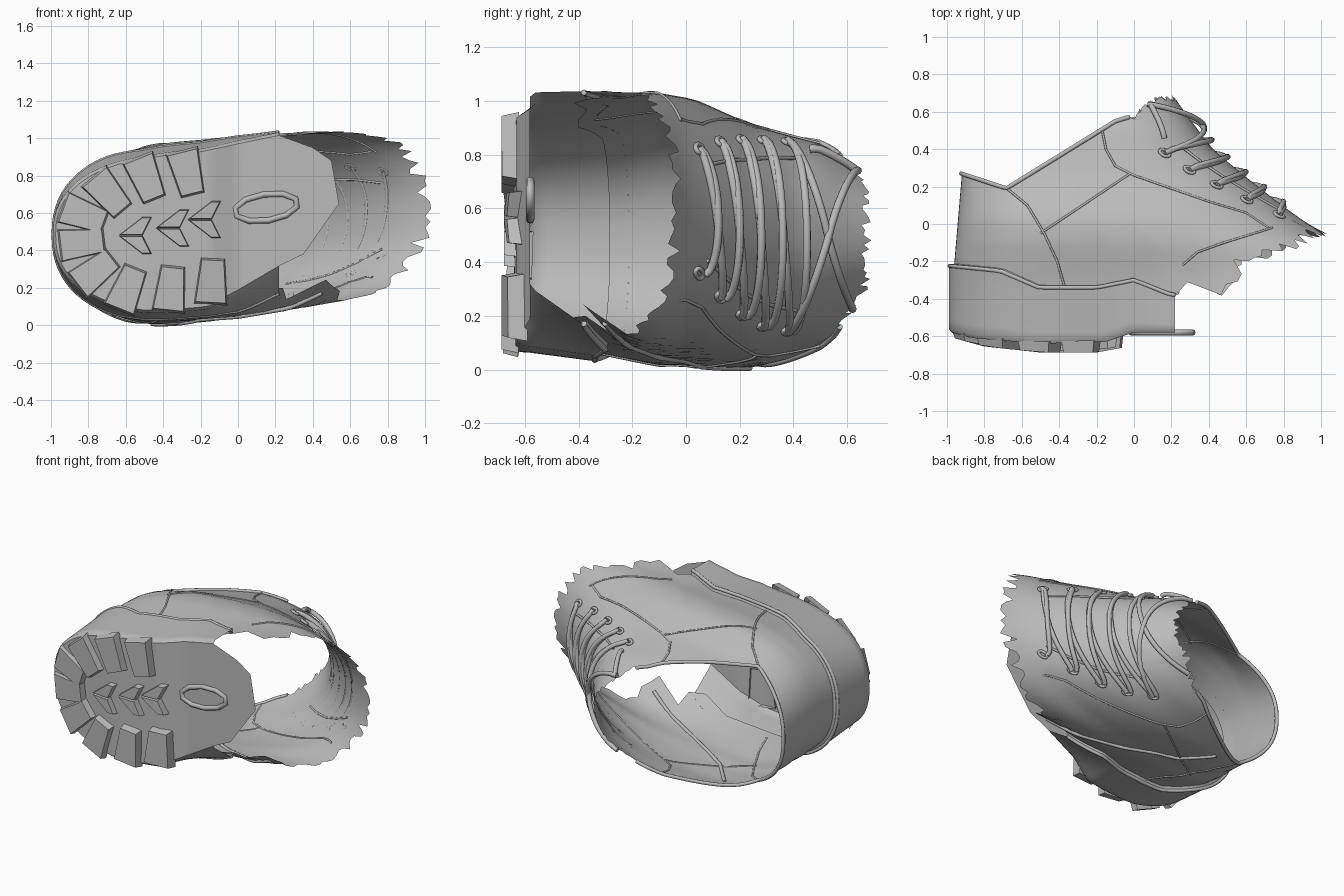
import bpy, bmesh, math, random
from mathutils import Vector

if "Cube" in bpy.data.objects:
    bpy.data.objects.remove(bpy.data.objects["Cube"], do_unlink=True)
random.seed(4)
grey = bpy.data.materials.new("plain grey")
grey.use_nodes = True
grey.diffuse_color = (0.5, 0.5, 0.5, 1)
grey.node_tree.nodes["Principled BSDF"].inputs["Base Color"].default_value = (0.5, 0.5, 0.5, 1)

MID = -0.3  # x of the widest heel section
WIDTH = [(-.6, .4), (-.3, .44), (-.1, .48), (.05, .48), (.2, .45), (.5, .38), (.7, .27)]
RIDGE = [(-.6, 2), (-.35, 1.65), (-.15, 1.22), (0, .93), (.1, .79), (.25, .6), (.4, .42), (.6, .27), (.7, .2)]
BACK = [(-.2, -.96), (.27, -.92)]
COLLAR = [(-.92, .27), (-.68, .19), (-.1, .55), (0, .58), (.12, .67), (.3, .68)]
WELT = [(-1, -.22), (-.7, -.25), (-.5, -.34), (-.2, -.34), (0, -.3), (.2, -.38)]
BREAK = [(.2, -.4), (.3, -.3), (.48, -.38), (.56, -.2), (.8, -.13), (1, -.03), (1.3, 0)]
UNDER = [(-1, -.57), (-.85, -.61), (-.5, -.64), (-.15, -.63), (0, -.58), (.6, -.58)]
TREAD = [(-1, -.6), (-.8, -.655), (-.5, -.687), (-.2, -.687), (0, -.65)]


def interp(table, v):
    if v <= table[0][0]:
        return table[0][1]
    for (a, p), (b, q) in zip(table, table[1:]):
        if v <= b:
            return p + (q - p) * (v - a) / (b - a)
    return table[-1][1]


def clamp(v):
    return min(max(v, 0), 1)


def centre(x, y):
    return (.485 + .09 * max(0, x + .5) - .2 * min(max(y, 0), .25)
            + .25 * max(0, -y - .25) * max(0, x + .2))


def skin(k, side, y, out=0):
    """Shoe surface: k is a heel fraction below 0, a forward distance above 0."""
    if k < 0:
        c, e, x = -k, 2.3, MID + k * (MID - interp(BACK, y) + out)
    else:
        reach = interp(RIDGE, y) - MID + out
        c, e, x = min(1, k / reach), 2.2 + 2 * max(0, -y), MID + min(k, reach)
    w = (interp(WIDTH, y) + out) * (1 + .08 * clamp(x + .2))
    if side < 0:  # pinched waist on the inner side
        w -= .2 * clamp((x + .15) / .45) * clamp((-y - .22) / .35)
    return Vector((x, y, centre(x, y) + side * w * max(0, 1 - c ** e) ** (1 / e)))


def around(a, y, out=0):
    """Shoe surface by angle: 0 is the lace ridge, pi is the heel."""
    c, side = math.cos(a), 1 if math.sin(a) >= 0 else -1
    if c < 0:
        return skin(-abs(c) ** (2 / 2.3), side, y, out)
    e = 2.2 + 2 * max(0, -y)
    return skin(c ** (2 / e) * (interp(RIDGE, y) - MID + out), side, y, out)


def side_point(x, y, side, out=0):
    back = MID - interp(BACK, y) + out
    return skin(x - MID if x >= MID else max(-1, (x - MID) / back), side, y, out)


def settle(a, rule, y):
    for _ in range(50):
        y += .25 * (rule(around(a, y).x) - y)
    return y


def finish(name, bm, angle=40):
    bmesh.ops.recalc_face_normals(bm, faces=bm.faces)
    mesh = bpy.data.meshes.new(name)
    bm.to_mesh(mesh)
    bm.free()
    ob = bpy.data.objects.new(name, mesh)
    bpy.context.collection.objects.link(ob)
    mesh.materials.append(grey)
    bpy.ops.object.select_all(action='DESELECT')
    ob.select_set(True)
    bpy.context.view_layer.objects.active = ob
    bpy.ops.object.shade_smooth_by_angle(angle=math.radians(angle))


def sheet(name, columns, closed=False, extra=None):
    bm = bmesh.new()
    grid = [[bm.verts.new(p) for p in col] for col in columns]
    pairs = list(zip(grid, grid[1:])) + ([(grid[-1], grid[0])] if closed else [])
    for a, b in pairs:
        for j in range(len(a) - 1):
            bm.faces.new((a[j], b[j], b[j + 1], a[j + 1]))
    if extra:
        bm.faces.new([grid[-1][0]] + [bm.verts.new(p) for p in extra] + [grid[-1][-1]])
    bmesh.ops.remove_doubles(bm, verts=bm.verts, dist=.0005)
    finish(name, bm)


def tube(name, points, radius, cyclic=False):
    """Round cord swept along points."""
    cu = bpy.data.curves.new(name, 'CURVE')
    cu.dimensions, cu.bevel_depth, cu.bevel_resolution = '3D', radius, 2
    cu.use_fill_caps = True
    sp = cu.splines.new('POLY')
    sp.points.add(len(points) - 1)
    for q, p in zip(sp.points, points):
        q.co = (*p, 1)
    sp.use_cyclic_u = cyclic
    sp.use_smooth = True
    cu.materials.append(grey)
    bpy.context.collection.objects.link(bpy.data.objects.new(name, cu))


# torn upper shell with collar opening and broken toe edge
N, ROWS = 128, 20
columns, rim = [], []
for i in range(N):
    a = 2 * math.pi * i / N
    top = settle(a, lambda x: interp(COLLAR, x), .3)
    low = settle(a, lambda x: interp(WELT, x) - .06 if x < .2 else interp(BREAK, x), -.1)
    if math.cos(a) > .45:
        top += random.uniform(-.025, .015)
    else:
        rim.append(around(a, top, .003))
    if around(a, low).x > .2:
        low += random.uniform(-.025, .025)
    columns.append([around(a, low + (top - low) * j / ROWS) for j in range(ROWS + 1)])
sheet("upper", columns, closed=True)
tube("collar_rim", rim, .012)

# thick midsole wall wrapping the heel
heel = [-math.sin(math.pi / 2 * i / 20) for i in range(21)]
ks = [.52 - .52 * i / 14 for i in range(14)] + heel
stations = [(k, -1) for k in ks] + [(k, 1) for k in reversed(ks[:-1])]
walls, welt = [], []
for k, side in stations:
    x = skin(k, side, -.4).x
    low, top = interp(UNDER, x), interp(WELT, x)
    col = [skin(k, side, low, .015)]
    col += [skin(k, side, low + .02 + (top - low - .02) * j / 7, .03) for j in range(8)]
    walls.append(col + [skin(k, side, top + .012, 0)])
    welt.append(skin(k, side, top, .026))
sheet("midsole", walls)
tube("midsole_welt", welt, .011)

# sole bottom with a torn front end
strips = []
for k in reversed(ks):
    y = interp(UNDER, skin(k, 1, -.6).x)
    strips.append([skin(k, -1, y, .015), skin(k, 1, y, .015)])
tear = [(.35, .38), (.54, .65), (.5, .88), (.4, .95)]
sheet("sole", strips, extra=[(x, -.58, z) for x, z in tear])


def lug(name, outline, sunk, shrink):
    """Tapered block following the curved tread surface."""
    m = sum((Vector(p) for p in outline), Vector((0, 0))) / len(outline)
    bm = bmesh.new()
    base = [bm.verts.new((x, interp(UNDER, x) + .01, z)) for x, z in outline]
    ends = [m + (Vector(p) - m) * shrink for p in outline]
    tip = [bm.verts.new((p.x, interp(TREAD, p.x) + sunk, p.y)) for p in ends]
    n = len(base)
    for i in range(n):
        bm.faces.new((base[i], base[(i + 1) % n], tip[(i + 1) % n], tip[i]))
    bm.faces.new(tip)
    finish(name, bm, 20)


# tread lugs fanned around the heel: centre x, centre z, direction in degrees
LUGS = [(-.69, .7, 130), (-.49, .78, 112), (-.27, .81, 104), (-.82, .59, 160), (-.83, .44, 187),
        (-.76, .29, 218), (-.59, .2, 248), (-.36, .2, 264), (-.14, .24, 267)]
for x, z, deg in LUGS:
    d = Vector((math.cos(math.radians(deg)), math.sin(math.radians(deg))))
    s, m = Vector((-d.y, d.x)), Vector((x, z))
    shape = [m + d * .13 + s * .09, m + d * .13 - s * .09, m - d * .12 - s * .065, m - d * .12 + s * .065]
    lug("tread_lug", shape, 0, .9)
# arrow lugs along the middle
for x, z in ((-.54, .48), (-.34, .52), (-.17, .565)):
    for up in (-1, 1):
        shape = [(x - .1, z), (x + .03, z + up * .1), (x + .08, z + up * .1), (x + .03, z)]
        lug("arrow_lug", shape, .01, .88)

# raised oval ring under the arch
ring = []
for i in range(10):
    a = 2 * math.pi * (i + .5) / 10
    u, v = .17 * math.cos(a), .07 * math.sin(a)
    ring.append((.15 + u - .15 * v, -.58, .63 + v + .15 * u))
tube("arch_ring", ring, .016, True)

# stitched panel seams on both sides
SEAMS = [[(-.68, .19), (-.57, .1), (-.48, -.05), (-.41, -.2), (-.37, -.34)],
         [(-.5, -.05), (-.26, .11), (-.02, .27)],
         [(-.17, .5), (-.15, .4), (-.1, .31), (0, .26), (.2, .19), (.4, .12), (.6, .06), (.72, -.02)],
         [(.26, -.22), (.34, -.15), (.48, -.1), (.74, -.02)]]


def seam(name, path, side, radius):
    tube(name, [side_point(p + (q - p) * t / 6, r + (s - r) * t / 6, side, .001)
                for (p, r), (q, s) in zip(path, path[1:]) for t in range(7)], radius)


for side in (-1, 1):
    for path in SEAMS[:3] if side < 0 else SEAMS:
        seam("panel_seam", path, side, .006)
seam("inner_side_welt", [(.45, -.3), (.2, -.19), (0, -.1), (-.3, .06), (-.46, .24)], -1, .012)

# eyelets, laces and lace panel edges
holes = [(.05, 24), (.13, 33), (.21, 41), (.29, 48), (.38, 54)]
for side in (-1, 1):
    for y, deg in holes:
        a = side * math.radians(deg)
        p = around(a, y, .008)
        u = (around(a + .05, y) - around(a - .05, y)).normalized()
        v = (around(a, y + .02) - around(a, y - .02)).normalized()
        tube("eyelet", [p + .024 * (u * math.cos(t * math.pi / 6) + v * math.sin(t * math.pi / 6))
                        for t in range(12)], .009, True)
    tube("lace_panel_edge", [around(side * math.radians(d * .75), y + .03, .004) for y, d in holes], .007)


def lace(y0, a0, y1, a1, bulge, lift):
    pts = []
    for i in range(21):
        t = i / 20
        hump = math.sin(math.pi * t) ** .6
        pts.append(around(math.radians(a0 + (a1 - a0) * t), y0 + (y1 - y0) * t + bulge * hump, .014 + lift * hump))
    tube("lace", pts, .015)


for y, deg in holes:
    lace(y, deg, y + .02, -deg, .06, .02)
for (y, d), (y2, d2) in zip(holes, holes[1:]):
    lace(y, d, y2, -d2, .03, .004)
lace(.38, 54, .62, -50, .02, .025)
lace(.38, -54, .64, 50, .02, .035)
lace(.46, 50, .64, 48, 0, .015)
